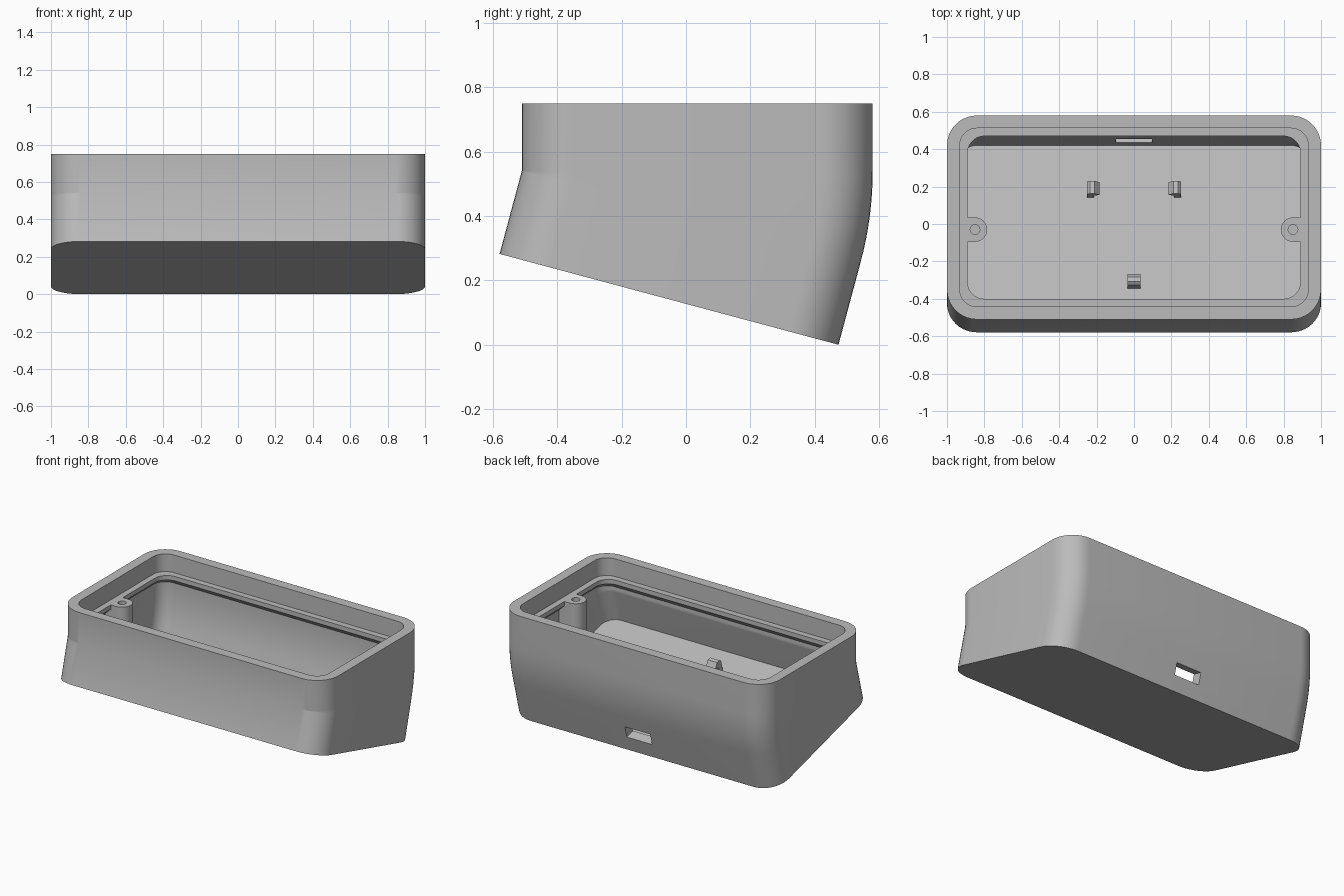
import bpy, bmesh, math
from mathutils import Vector

if "Cube" in bpy.data.objects:
    bpy.data.objects.remove(bpy.data.objects["Cube"], do_unlink=True)

TILT = math.radians(15)
DEPTH = 1.09           # front to back
FRONT, PIVOT = -0.51, 0.54
LOWER = 0.267          # straight tilted part under the bend
WALL, SHELF, FLOOR = 0.068, 0.11, 0.047

grey = bpy.data.materials.new("grey plastic")
grey.use_nodes = True
grey.diffuse_color = (0.5, 0.5, 0.5, 1)
grey.node_tree.nodes["Principled BSDF"].inputs["Base Color"].default_value = (0.5, 0.5, 0.5, 1)


def place(x, v, angle, h):
    """Point on a cross-section swung about the front bend line."""
    c, s = math.cos(angle), math.sin(angle)
    return Vector((x, FRONT + v * c + h * s, PIVOT - v * s + h * c))


def rounded_outline(inset, radius, steps=10):
    """Rounded rectangle shrunk from the outer size."""
    hx, hy = 1 - inset - radius, DEPTH / 2 - inset - radius
    pts = []
    for k, (sx, sy) in enumerate([(1, 1), (-1, 1), (-1, -1), (1, -1)]):
        for i in range(steps + 1):
            a = math.pi / 2 * (k + i / steps)
            pts.append((sx * hx + radius * math.cos(a),
                        DEPTH / 2 + sy * hy + radius * math.sin(a)))
    return pts


def loft(name, rings):
    """Skin a row of equal rings and cap both ends."""
    bm = bmesh.new()
    rows = [[bm.verts.new(p) for p in ring] for ring in rings]
    n = len(rows[0])
    for a, b in zip(rows, rows[1:]):
        for i in range(n):
            j = (i + 1) % n
            bm.faces.new((a[i], a[j], b[j], b[i]))
    bm.faces.new(rows[0][::-1])
    bm.faces.new(rows[-1])
    bmesh.ops.recalc_face_normals(bm, faces=bm.faces)
    mesh = bpy.data.meshes.new(name)
    bm.to_mesh(mesh)
    bm.free()
    mesh.materials.append(grey)
    obj = bpy.data.objects.new(name, mesh)
    bpy.context.collection.objects.link(obj)
    return obj


def activate(obj):
    bpy.ops.object.select_all(action='DESELECT')
    obj.select_set(True)
    bpy.context.view_layer.objects.active = obj


def cut(obj, cutter):
    mod = obj.modifiers.new("cut", 'BOOLEAN')
    mod.operation, mod.solver, mod.object = 'DIFFERENCE', 'EXACT', cutter
    activate(obj)
    bpy.ops.object.modifier_apply(modifier=mod.name)
    bpy.data.objects.remove(cutter, do_unlink=True)


def smooth(obj):
    activate(obj)
    bpy.ops.object.shade_smooth_by_angle(angle=math.radians(30))


# Case: outside skin up, over the rim, down past the shelf to the floor
outer = rounded_outline(0, 0.16)
inner = rounded_outline(WALL, 0.092)
lip = rounded_outline(SHELF, 0.09)
BEND = 8
bend = [(TILT * i / BEND, 0) for i in range(BEND + 1)]
top, shelf_z = 0.75 - PIVOT, 0.63 - PIVOT
stations = [(outer, TILT, -LOWER)]
stations += [(outer, a, h) for a, h in reversed(bend)]
stations += [(outer, 0, top), (inner, 0, top), (inner, 0, shelf_z),
             (lip, 0, shelf_z), (lip, 0, shelf_z - 0.03), (inner, 0, 0.02)]
stations += [(inner, a, h) for a, h in bend]
stations += [(inner, TILT, FLOOR - LOWER)]
case = loft("case", [[place(x, v, a, h) for x, v in outline]
                     for outline, a, h in stations])

# Cable slot through the back wall
slot = [(-0.095, -0.165), (0.095, -0.165), (0.095, -0.085), (-0.095, -0.085)]
cut(case, loft("slot_cutter", [[place(x, v, TILT, h) for x, h in slot]
                               for v in (0.95, 1.2)]))
smooth(case)

# Screw posts at both ends, each with a blind hole
for side, label in ((1, "left"), (-1, "right")):
    cx, cy, r = 0.85, -0.03, 0.065
    arc = [math.pi / 2 + math.pi * i / 16 for i in range(17)]
    outline = [(0.94, cy + r)] + [(cx + r * math.cos(a), cy + r * math.sin(a))
                                  for a in arc] + [(0.94, cy - r)]
    post = loft(label + "_screw_post",
                [[(side * x, y, z) for x, y in outline] for z in (0.16, 0.63)])
    ring = [(side * cx + 0.026 * math.cos(math.tau * i / 20),
             cy + 0.026 * math.sin(math.tau * i / 20)) for i in range(20)]
    cut(post, loft("hole_cutter", [[(x, y, z) for x, y in ring] for z in (0.4, 0.7)]))
    smooth(post)

# Board clips on the floor: hooked posts facing the board
HOOK = [(0, -0.01), (0.035, -0.01), (0.035, 0.04), (0.065, 0.055),
        (0.04, 0.085), (0.015, 0.085), (0, 0.07)]
base = FLOOR - LOWER


def clip(name, x, y, direction):
    v = (y - FRONT - base * math.sin(TILT)) / math.cos(TILT)
    dx, dv = direction
    rings = [[place(x + dx * u - dv * w, v + dv * u + dx * w, TILT, base + h)
              for u, h in HOOK] for w in (-0.035, 0.035)]
    loft(name, rings)


clip("left_clip", 0.25, 0.175, (-1, 0))
clip("right_clip", -0.25, 0.175, (1, 0))
clip("front_clip", 0, -0.345, (0, 1))
